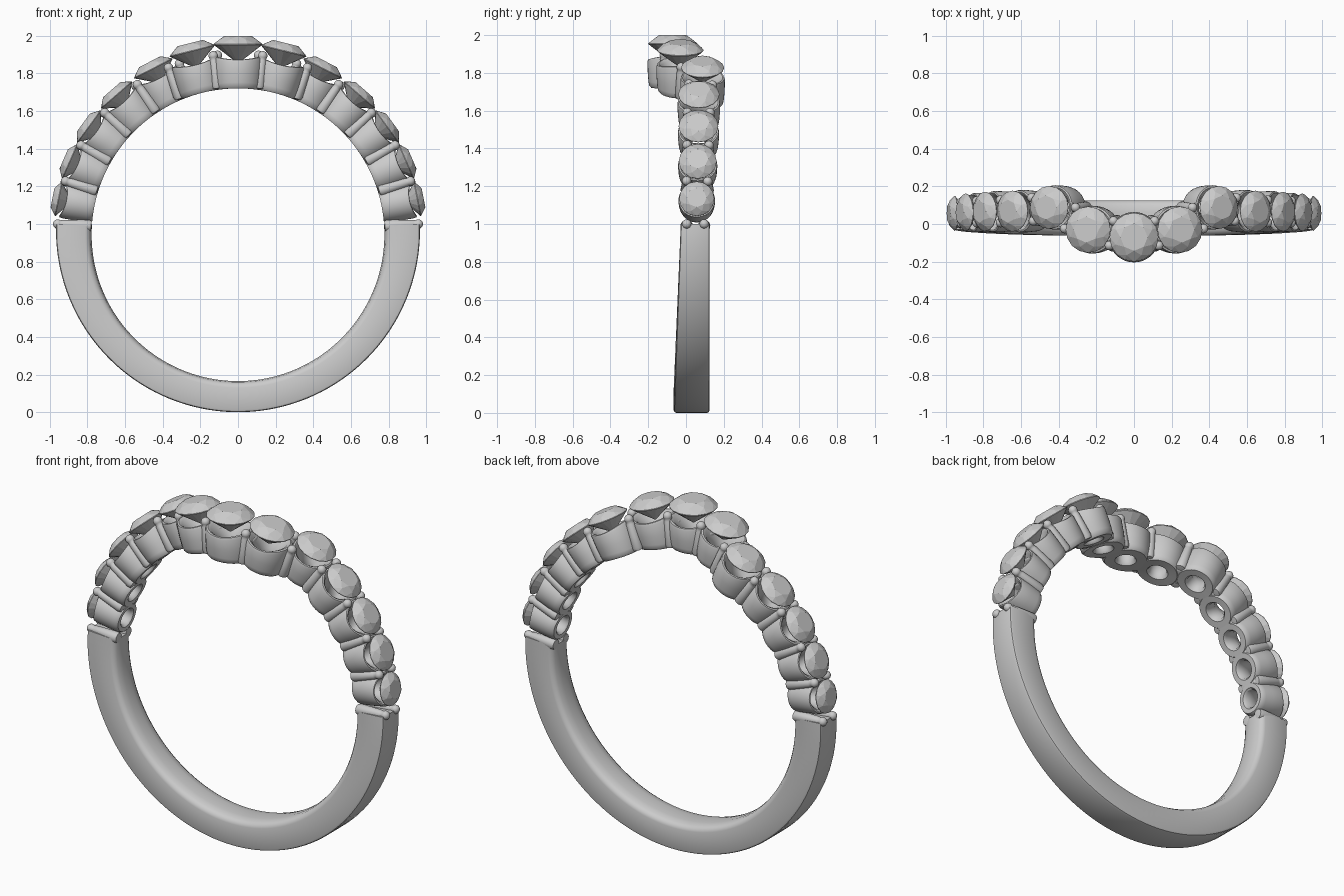
import bpy, bmesh, math
from mathutils import Vector, Matrix

if "Cube" in bpy.data.objects:
    bpy.data.objects.remove(bpy.data.objects["Cube"])

CZ = 0.943          # height of the finger-hole centre
RI = 0.778          # finger-hole radius
# stones from the crown down one side: angle, y, radius, table distance from centre
STONES = [(90, -0.07, 0.13, 1.057), (76, -0.03, 0.123, 1.05), (63, 0.088, 0.114, 1.032),
          (49, 0.068, 0.109, 1.022), (36, 0.066, 0.105, 1.015), (23.5, 0.062, 0.1, 1.01),
          (11.3, 0.057, 0.093, 1.005)]


def finish(name, bm, smooth=None):
    bmesh.ops.recalc_face_normals(bm, faces=bm.faces)
    me = bpy.data.meshes.new(name)
    bm.to_mesh(me)
    bm.free()
    ob = bpy.data.objects.new(name, me)
    bpy.context.collection.objects.link(ob)
    if smooth:
        bpy.ops.object.select_all(action='DESELECT')
        ob.select_set(True)
        bpy.context.view_layer.objects.active = ob
        bpy.ops.object.shade_smooth_by_angle(angle=math.radians(smooth))
    return ob


def frame(deg, y, side):
    """Local axes at a ring angle: x = tangent, y = world y, z = radial."""
    a = math.radians(deg)
    rad = Vector((side * math.cos(a), 0, math.sin(a)))
    yv = Vector((0, 1, 0))
    tan = yv.cross(rad)
    m = Matrix((tan, yv, rad)).transposed().to_4x4()
    m.translation = Vector((0, y, CZ))
    return m


def stone(name, m, R, top):
    # round brilliant as the hull of table, crown, girdle and culet points
    bm = bmesh.new()
    g = top - 0.35 * R
    for n, r, h, off in ((8, 0.56, top, 0), (8, 0.8, g + 0.21 * R, 0.5), (16, 1, g + 0.015 * R, 0),
                         (16, 1, g - 0.015 * R, 0), (8, 0.4, g - 0.47 * R, 0.5), (1, 0, g - 0.78 * R, 0)):
        for i in range(n):
            a = 2 * math.pi * (i + off) / n
            bm.verts.new(m @ Vector((R * r * math.cos(a), R * r * math.sin(a), h)))
    bmesh.ops.convex_hull(bm, input=bm.verts)
    finish(name, bm)


def cup(name, m, R):
    # lathed setting with drilled hole, conical seat and scalloped rim
    prof = [(0.048, 0.79), (0.048, 0.85), (R * 0.78, 0.925), (R * 0.9, 0.936), (R * 0.97, 0.934),
            (R, 0.922), (R * 0.99, 0.86), (R * 0.96, 0.81), (R * 0.93, 0.79), (R * 0.85, RI),
            (0.058, RI)]
    n, bm, rows = 40, bmesh.new(), []
    for i in range(n):
        a = 2 * math.pi * i / n
        row = []
        for r, lev in prof:
            t = r * math.cos(a)
            if lev > 0.9:
                lev += 0.025 * math.cos(a) ** 2 - 0.005
            row.append(bm.verts.new(m @ Vector((t, r * math.sin(a), math.sqrt(lev * lev - t * t)))))
        rows.append(row)
    k = len(prof)
    for i in range(n):
        p, q = rows[i], rows[(i + 1) % n]
        for j in range(k):
            bm.faces.new((p[j], q[j], q[(j + 1) % k], p[(j + 1) % k]))
    finish(name, bm, 40)


def prong(name, m, t, y, h0, h1, r):
    # tapered rod with a ball tip
    prof = [(0, h0), (r * 1.1, h0 + 0.004), (r * 1.3, h0 + 0.02), (r * 1.15, h0 + 0.08), (r * 0.95, h1 - 0.05)]
    prof += [(r * math.cos(b * math.pi / 10), h1 - r + r * math.sin(b * math.pi / 10)) for b in range(-2, 5)]
    prof.append((0, h1))
    bm = bmesh.new()
    vs = [bm.verts.new(m @ Vector((t + p, y, h))) for p, h in prof]
    es = [bm.edges.new(e) for e in zip(vs, vs[1:])]
    bmesh.ops.spin(bm, geom=vs + es, cent=m @ Vector((t, y, 0)), axis=m.to_3x3() @ Vector((0, 0, 1)),
                   angle=2 * math.pi, steps=16, dvec=(0, 0, 0))
    bmesh.ops.remove_doubles(bm, verts=bm.verts, dist=1e-5)
    finish(name, bm, 50)


def bridge(name, m, ang, w):
    # web of metal joining two neighbouring cups
    bm = bmesh.new()
    bmesh.ops.create_cube(bm, size=1)
    bmesh.ops.transform(bm, verts=bm.verts, matrix=m @ Matrix.Translation((0, 0, 0.848)) @
                        Matrix.Rotation(ang, 4, 'Z') @ Matrix.Diagonal((0.07, w, 0.135, 1)))
    bmesh.ops.bevel(bm, geom=bm.edges[:], offset=0.012, segments=3, profile=0.5, affect='EDGES')
    finish(name, bm, 40)


# stones and their cups
for i, (deg, y, R, top) in enumerate(STONES):
    for side in ((1,) if i == 0 else (1, -1)):
        tag = f"{i}_{'right' if side > 0 else 'left'}"
        m = frame(deg, y, side)
        stone("stone_" + tag, m, R, top)
        cup("cup_" + tag, m, R + 0.004)

# prong pairs and webs between neighbouring stones, plus the last pair on the shank
for side in (1, -1):
    s = 'right' if side > 0 else 'left'
    for i in range(len(STONES) - 1):
        (a0, y0, r0, _), (a1, y1, r1, _) = STONES[i:i + 2]
        f = r0 / (r0 + r1)
        m = frame(a0 + (a1 - a0) * f, y0 + (y1 - y0) * f, side)
        ang = math.atan2((y1 - y0) * side, math.radians(a0 - a1) * 0.95)
        bridge(f"web_{i}_{s}", m, ang, 0.12)
        for k in (-1, 1):
            off = 0.066 - 0.002 * i
            prong(f"prong_{i}_{k}_{s}", m, -math.sin(ang) * off * k, math.cos(ang) * off * k,
                  RI + 0.004, 0.985, 0.025)
    for k in (-1, 1):
        prong(f"end_prong_{k}_{s}", frame(3.4, 0.05, side), 0, 0.046 * k, RI, 0.985, 0.025)

# shank: swept section, softly domed inside, wider toward the bottom
bm, rows, N = bmesh.new(), [], 80
for i in range(N + 1):
    a = math.radians(176.6 + 186.8 * i / N)
    s = -math.sin(a)
    ro = 0.943 + 0.024 * (1 - max(s, 0))
    y0, y1 = -0.03 - 0.035 * s, 0.125
    sec = [(ro, y0 + 0.014), (ro - 0.004, y0 + 0.004), (ro - 0.014, y0), (RI + 0.035, y0),
           (RI + 0.018, y0 + 0.006), (RI + 0.006, y0 + 0.024), (RI, y0 + 0.06)]
    sec += [(r, y0 + y1 - y) for r, y in reversed(sec)]
    rows.append([bm.verts.new((r * math.cos(a), y, CZ + r * math.sin(a))) for r, y in sec])
for p, q in zip(rows, rows[1:]):
    for j in range(len(p)):
        k = (j + 1) % len(p)
        bm.faces.new((p[j], q[j], q[k], p[k]))
bm.faces.new(rows[0])
bm.faces.new(rows[-1])
finish("shank", bm, 40)
